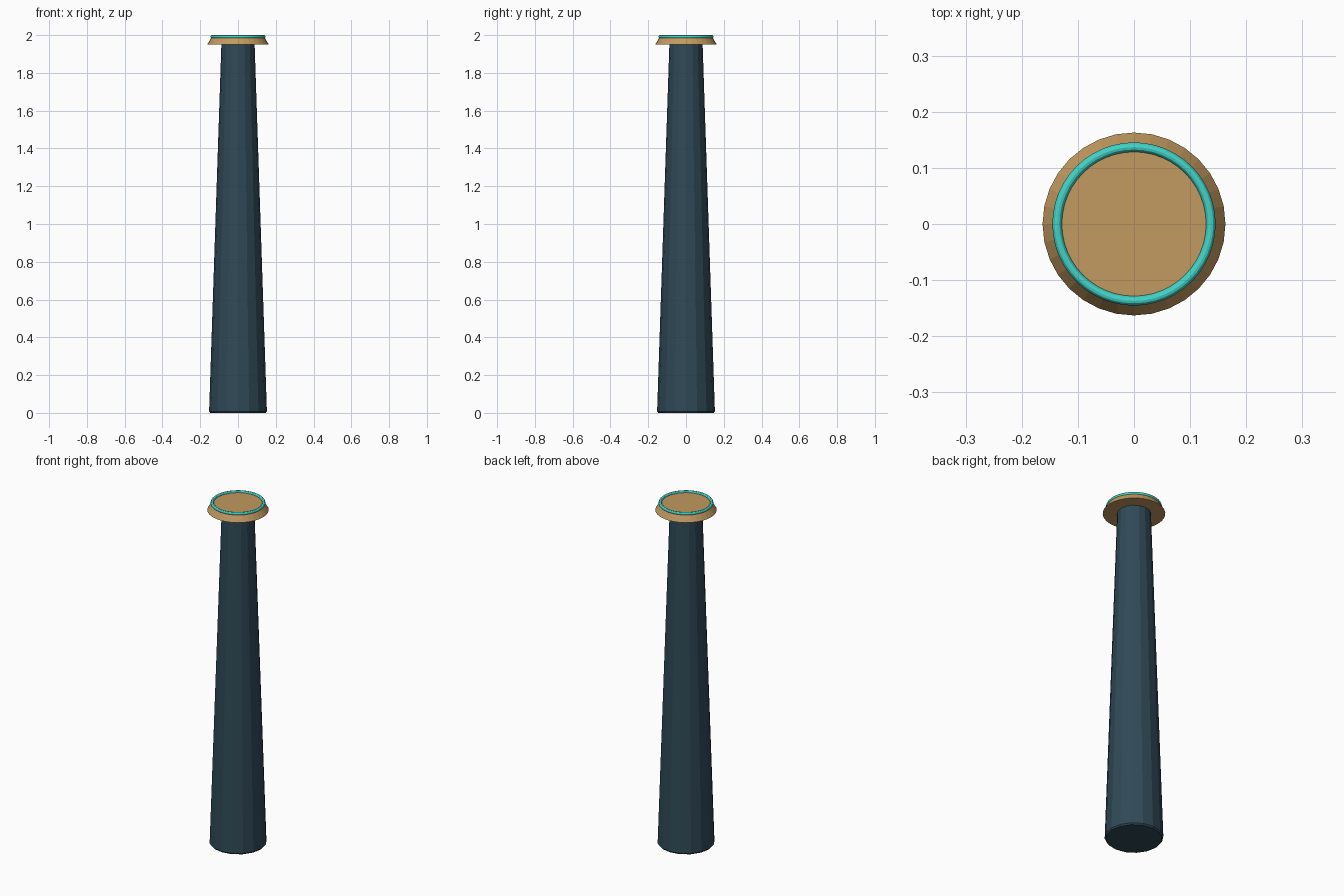
import bpy
import bmesh
from math import cos, sin, tau

cube = bpy.data.objects.get("Cube")
if cube:
    bpy.data.objects.remove(cube, do_unlink=True)


def material(name, rgb):
    mat = bpy.data.materials.new(name)
    mat.use_nodes = True
    mat.diffuse_color = (*rgb, 1)
    mat.node_tree.nodes["Principled BSDF"].inputs["Base Color"].default_value = (*rgb, 1)
    return mat


def turned(name, profile, sides, mat):
    """Closed solid turned around z from (radius, height) points, bottom to top."""
    bm = bmesh.new()
    rings = [[bm.verts.new((r * sin(tau * i / sides), r * cos(tau * i / sides), z))
              for i in range(sides)] for r, z in profile]
    for low, high in zip(rings, rings[1:]):
        for i in range(sides):
            j = (i + 1) % sides
            bm.faces.new((low[i], low[j], high[j], high[i]))
    bm.faces.new(rings[0])
    bm.faces.new(rings[-1])
    bmesh.ops.recalc_face_normals(bm, faces=bm.faces)
    mesh = bpy.data.meshes.new(name)
    bm.to_mesh(mesh)
    bm.free()
    mesh.materials.append(mat)
    obj = bpy.data.objects.new(name, mesh)
    bpy.context.collection.objects.link(obj)
    return obj


slate = material("dark slate blue", (0.029, 0.067, 0.094))
tan = material("warm tan", (0.54, 0.32, 0.115))
teal = material("bright teal", (0.055, 0.66, 0.58))

# Tapered shaft with a slightly eased foot
turned("shaft", [(0.147, 0), (0.153, 0.008), (0.088, 1.952)], 16, slate)

# Flared cap
turned("cap", [(0.163, 1.95), (0.139, 1.99)], 32, tan)

# Round trim ring on the cap
bpy.ops.mesh.primitive_torus_add(major_radius=0.137, minor_radius=0.0085,
                                 major_segments=48, minor_segments=12,
                                 location=(0, 0, 1.9915))
ring = bpy.context.object
ring.name = "trim_ring"
ring.data.materials.append(teal)
bpy.ops.object.shade_smooth_by_angle()
